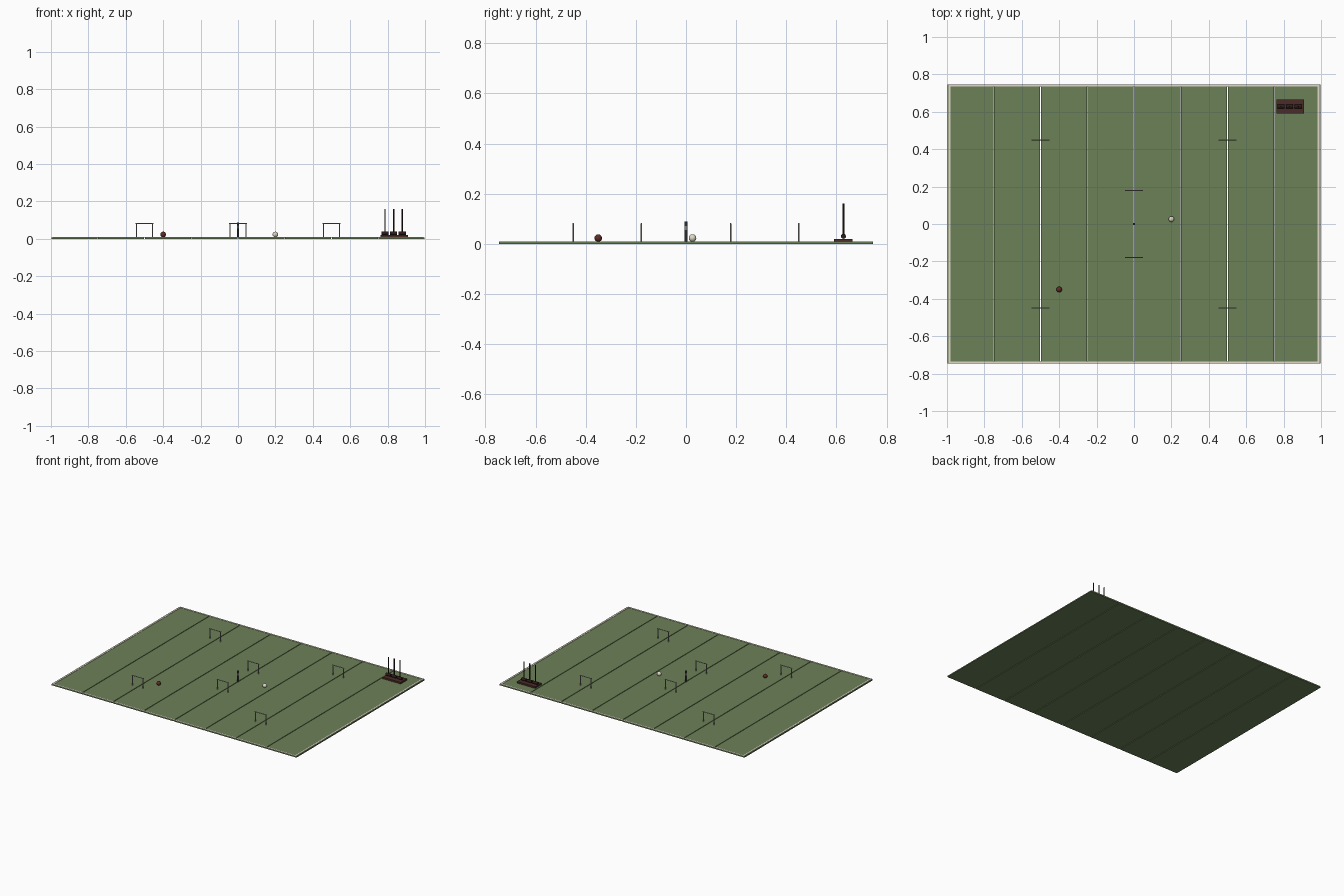
import bpy
from math import pi

if "Cube" in bpy.data.objects:
    bpy.data.objects.remove(bpy.data.objects["Cube"], do_unlink=True)


def material(name, color):
    m = bpy.data.materials.new(name)
    m.use_nodes = True
    m.diffuse_color = (*color, 1)
    m.node_tree.nodes["Principled BSDF"].inputs["Base Color"].default_value = (*color, 1)
    return m


grass = material("grass green", (0.15, 0.22, 0.095))
chalk = material("chalk cream", (0.75, 0.70, 0.58))
wire = material("wire grey", (0.42, 0.40, 0.36))
wood = material("dark red wood", (0.07, 0.025, 0.02))
dark = material("dark brown", (0.025, 0.012, 0.01))
red = material("ball red", (0.12, 0.025, 0.02))
black = material("peg black", (0.04, 0.045, 0.04))


def finish(name, mat, smooth=False):
    ob = bpy.context.object
    ob.name = name
    ob.data.materials.append(mat)
    if smooth:
        bpy.ops.object.shade_smooth_by_angle()
    return ob


def box(name, center, size, mat):
    bpy.ops.mesh.primitive_cube_add(size=1, location=center)
    bpy.context.object.scale = size
    bpy.ops.object.transform_apply(location=False, rotation=False, scale=True)
    return finish(name, mat)


def rod(name, center, radius, length, mat, rotation=(0, 0, 0), sides=12):
    bpy.ops.mesh.primitive_cylinder_add(vertices=sides, radius=radius, depth=length,
                                        location=center, rotation=rotation)
    return finish(name, mat, True)


def ball(name, center, radius, mat):
    bpy.ops.mesh.primitive_uv_sphere_add(segments=24, ring_count=12, radius=radius,
                                         location=center)
    return finish(name, mat, True)


TOP = 0.008

# Lawn strips with narrow gaps
for i in range(8):
    box(f"lawn_strip_{i + 1}", (-0.875 + i * 0.25, 0, TOP / 2), (0.245, 1.49, TOP), grass)

# Boundary lines
for s, side in ((-1, "right"), (1, "left")):
    box(f"{side}_boundary", (s * 0.987, 0, TOP + 0.001), (0.01, 1.49, 0.002), chalk)
for s, side in ((-1, "front"), (1, "back")):
    box(f"{side}_boundary", (0, s * 0.74, TOP + 0.001), (1.984, 0.01, 0.002), chalk)


# Hoops: two legs and a slightly longer crossbar
def hoop(x, y):
    for s in (-1, 1):
        rod("hoop_leg", (x + s * 0.043, y, 0.043), 0.0028, 0.076, wire, sides=8)
    rod("hoop_crossbar", (x, y, 0.081), 0.0028, 0.096, wire, (0, pi / 2, 0), 8)


for x, y in ((0, 0.178), (0.5, 0.45), (-0.5, 0.45)):
    hoop(x, y)
    hoop(x, -y)

# Banded centre peg
for i in range(5):
    rod("peg_band", (0, 0, TOP + 0.008 + i * 0.016), 0.0065, 0.016,
        wire if i == 3 else black)

# Balls
ball("red_ball", (-0.4, -0.35, TOP + 0.015), 0.015, red)
ball("cream_ball", (0.2, 0.026, TOP + 0.015), 0.015, chalk)

# Mallet rack and mallets
box("rack_base", (0.836, 0.628, 0.014), (0.148, 0.074, 0.012), wood)
for x in (0.786, 0.832, 0.878):
    rod("mallet_head", (x, 0.628, 0.030), 0.010, 0.038, dark, (0, pi / 2, 0), 16)
    rod("mallet_handle", (x, 0.628, 0.098), 0.0035, 0.124, dark, sides=8)
